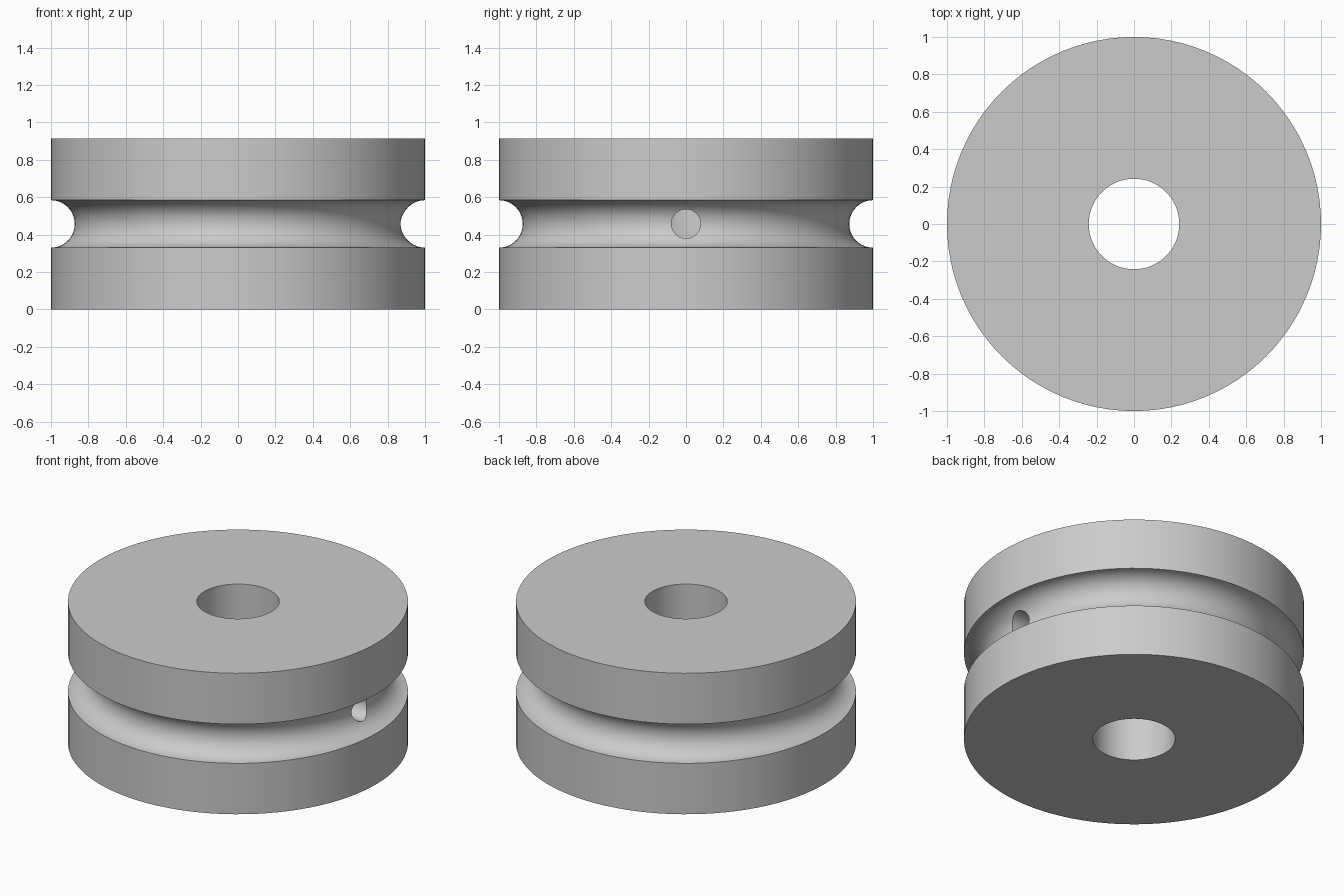
import bpy, bmesh
from math import sin, cos, pi, radians

if "Cube" in bpy.data.objects:
    bpy.data.objects.remove(bpy.data.objects["Cube"], do_unlink=True)

HEIGHT, RADIUS, BORE, GROOVE, HOLE = 0.915, 1.0, 0.242, 0.127, 0.078
MID = HEIGHT / 2
SEGMENTS, ARC_STEPS = 96, 20

# Plain grey metal
metal = bpy.data.materials.new("grey metal")
metal.use_nodes = True
grey = (0.6, 0.6, 0.6, 1)
metal.diffuse_color = grey
metal.node_tree.nodes["Principled BSDF"].inputs["Base Color"].default_value = grey

# Wheel section: bore, flat rims and a half-round groove
profile = [(BORE, 0), (RADIUS, 0)]
for i in range(ARC_STEPS + 1):
    a = -pi / 2 + pi * i / ARC_STEPS
    profile.append((RADIUS - GROOVE * cos(a), MID + GROOVE * sin(a)))
profile += [(RADIUS, HEIGHT), (BORE, HEIGHT)]

# Spin the section around the axle
bm = bmesh.new()
verts = [bm.verts.new((r, 0, z)) for r, z in profile]
edges = [bm.edges.new((v, verts[(i + 1) % len(verts)])) for i, v in enumerate(verts)]
bmesh.ops.spin(bm, geom=verts + edges, cent=(0, 0, 0), axis=(0, 0, 1),
               angle=2 * pi, steps=SEGMENTS, use_merge=True)
bmesh.ops.remove_doubles(bm, verts=bm.verts, dist=0.0001)
bmesh.ops.recalc_face_normals(bm, faces=bm.faces)
mesh = bpy.data.meshes.new("pulley_wheel")
bm.to_mesh(mesh)
bm.free()
wheel = bpy.data.objects.new("pulley_wheel", mesh)
bpy.context.collection.objects.link(wheel)
mesh.materials.append(metal)

# Radial screw hole from the groove to the bore, on one side only
bpy.ops.mesh.primitive_cylinder_add(vertices=32, radius=HOLE, depth=1,
                                    location=(0.6, 0, MID), rotation=(0, pi / 2, 0))
cutter = bpy.context.object
cutter.name = "screw_hole_cutter"
cutter.hide_render = True
cutter.data.materials.append(metal)

bpy.ops.object.select_all(action='DESELECT')
wheel.select_set(True)
bpy.context.view_layer.objects.active = wheel
cut = wheel.modifiers.new("screw_hole", 'BOOLEAN')
cut.operation = 'DIFFERENCE'
cut.solver = 'EXACT'
cut.object = cutter
bpy.ops.object.modifier_apply(modifier=cut.name)
bpy.data.objects.remove(cutter, do_unlink=True)

bpy.ops.object.shade_smooth_by_angle(angle=radians(30))
